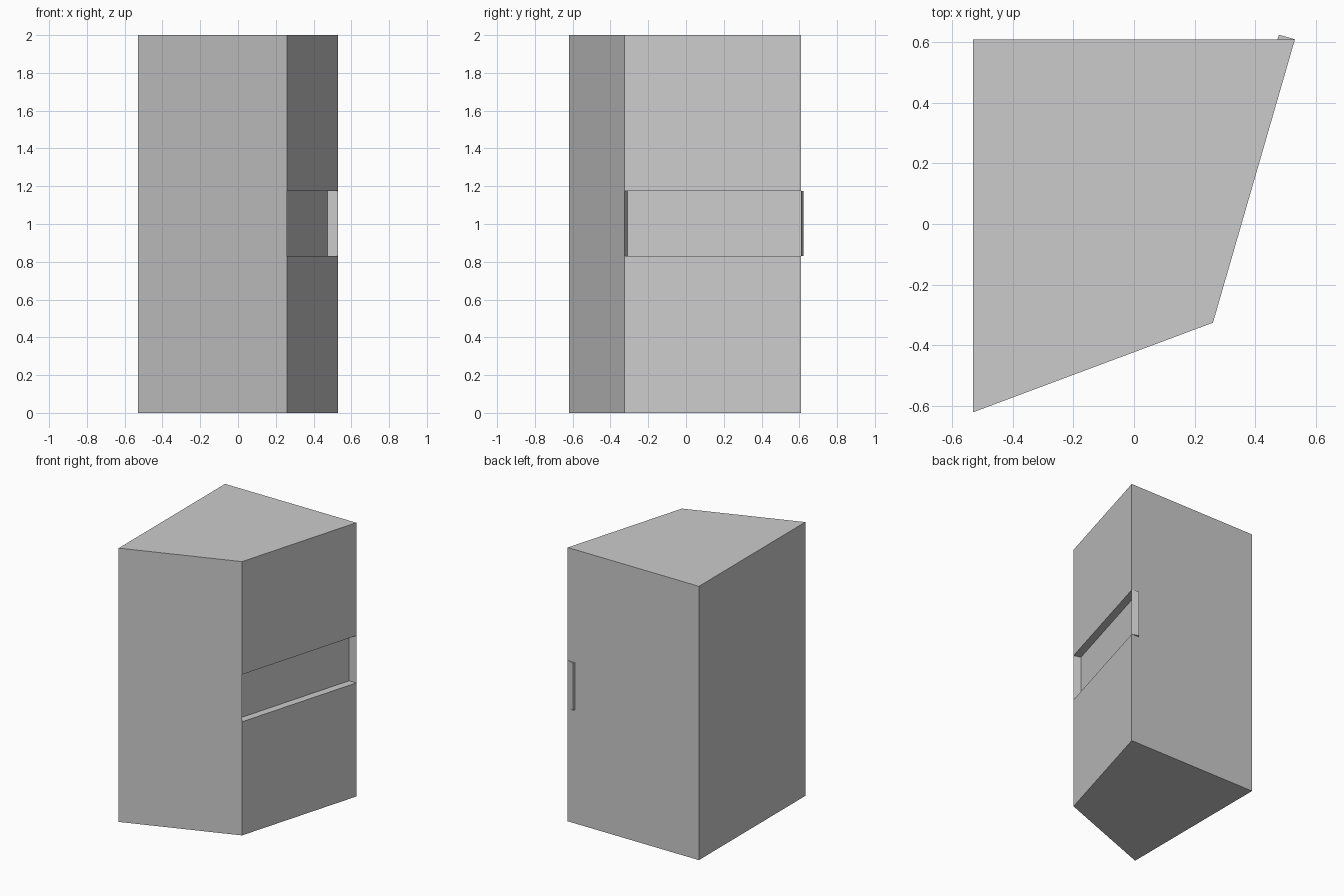
import bpy
import bmesh

cube = bpy.data.objects.get("Cube")
if cube:
    bpy.data.objects.remove(cube, do_unlink=True)

HEIGHT = 2.0
SLOT_LOW, SLOT_HIGH, SLOT_DEPTH = 0.83, 1.175, 0.055
FOOTPRINT = [(-0.53, -0.62), (0.26, -0.325), (0.53, 0.608), (-0.53, 0.608)]

# Plain grey finish
grey = bpy.data.materials.new("plain_grey")
grey.use_nodes = True
colour = (0.6, 0.6, 0.6, 1)
grey.diffuse_color = colour
grey.node_tree.nodes["Principled BSDF"].inputs["Base Color"].default_value = colour

# Cabinet: the slanted footprint raised to full height
bm = bmesh.new()
base = bm.faces.new([bm.verts.new((x, y, 0)) for x, y in FOOTPRINT])
raised = bmesh.ops.extrude_face_region(bm, geom=[base], use_keep_orig=True)
tops = [v for v in raised["geom"] if isinstance(v, bmesh.types.BMVert)]
bmesh.ops.translate(bm, verts=tops, vec=(0, 0, HEIGHT))
bmesh.ops.recalc_face_normals(bm, faces=bm.faces)
bm.normal_update()


def slanted_side():
    return [f for f in bm.faces if f.normal.x > 0.9]


# Cut the slanted side into three bands
for z in (SLOT_LOW, SLOT_HIGH):
    side = slanted_side()
    edges = {e for f in side for e in f.edges}
    verts = {v for f in side for v in f.verts}
    bmesh.ops.bisect_plane(bm, geom=side + list(edges) + list(verts),
                           plane_co=(0, 0, z), plane_no=(0, 0, 1))
    bm.normal_update()

# Handle slot: sink the middle band straight inward
band = [f for f in slanted_side()
        if SLOT_LOW < f.calc_center_median().z < SLOT_HIGH]
bmesh.ops.inset_individual(bm, faces=band, thickness=0, depth=-SLOT_DEPTH)
bm.normal_update()

mesh = bpy.data.meshes.new("corner_cabinet")
bm.to_mesh(mesh)
bm.free()
mesh.materials.append(grey)
cabinet = bpy.data.objects.new("corner_cabinet", mesh)
bpy.context.collection.objects.link(cabinet)
